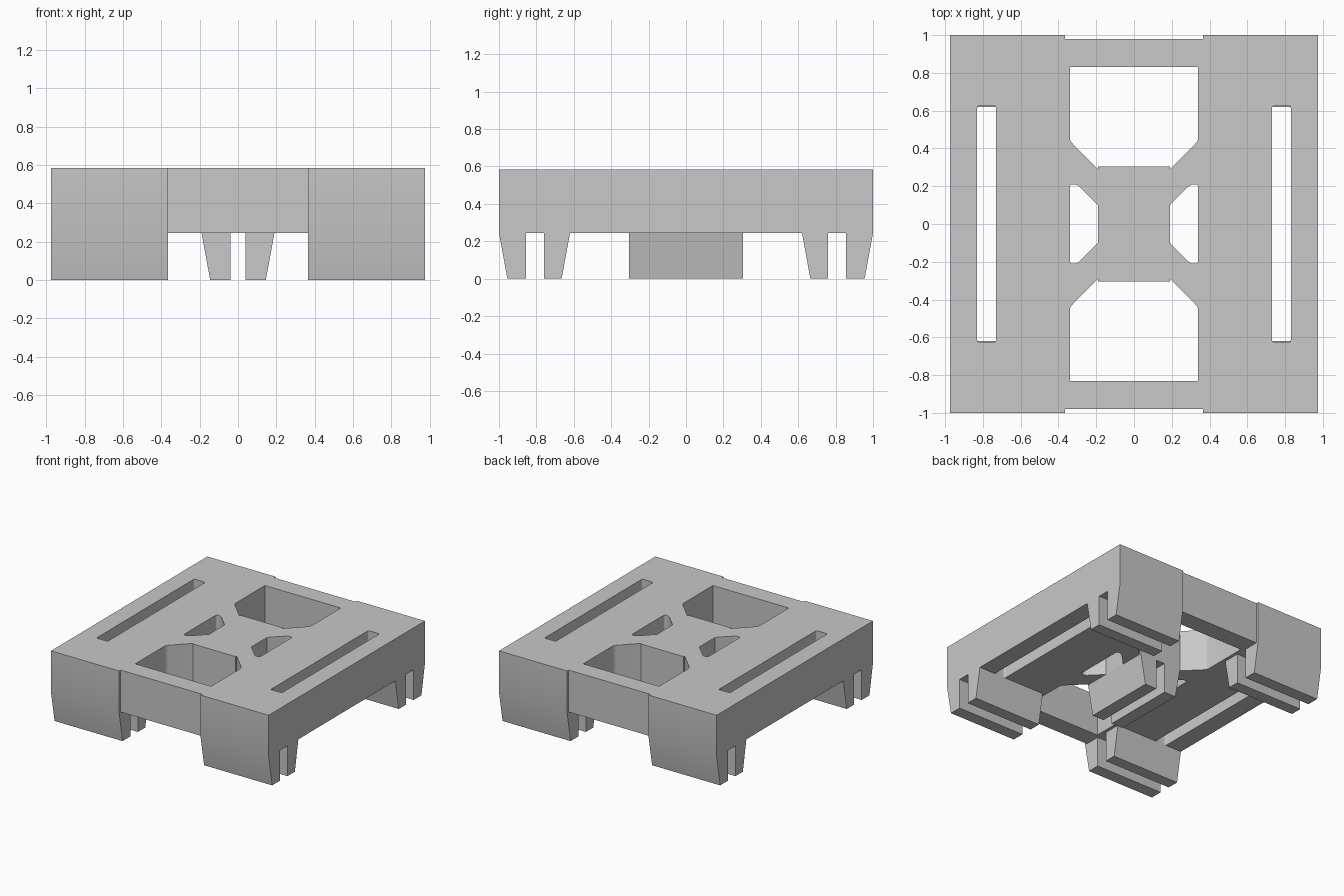
import bpy
import bmesh
from math import radians
from mathutils import Vector

if "Cube" in bpy.data.objects:
    bpy.data.objects.remove(bpy.data.objects["Cube"])

TOP, UNDER = 0.585, 0.245
GREY = (0.58, 0.58, 0.58, 1)

grey = bpy.data.materials.new("plain grey")
grey.use_nodes = True
grey.diffuse_color = GREY
grey.node_tree.nodes["Principled BSDF"].inputs["Base Color"].default_value = GREY


def prism(name, loops, place, offset):
    """Fill an outline, less any holes, and extrude it along an offset."""
    offset = Vector(offset)
    bm = bmesh.new()
    edges = []
    for loop in loops:
        verts = [bm.verts.new(place(u, v)) for u, v in loop]
        edges += [bm.edges.new((verts[i - 1], verts[i])) for i in range(len(verts))]
    bmesh.ops.triangle_fill(bm, use_beauty=True, edges=edges, normal=offset.normalized())
    new = bmesh.ops.extrude_face_region(bm, geom=bm.faces[:])["geom"]
    bmesh.ops.translate(bm, vec=offset,
                        verts=[g for g in new if isinstance(g, bmesh.types.BMVert)])
    bmesh.ops.recalc_face_normals(bm, faces=bm.faces[:])
    mesh = bpy.data.meshes.new(name)
    bm.to_mesh(mesh)
    bm.free()
    mesh.materials.append(grey)
    obj = bpy.data.objects.new(name, mesh)
    bpy.context.collection.objects.link(obj)
    parts.append(obj)


def mirrored(points, su, sv):
    return [(u * su, v * sv) for u, v in points]


def rounded(points, radius, steps=4):
    """Round every corner of an outline with a small curve."""
    result = []
    for i, p in enumerate(points):
        p = Vector(p)
        a, b = Vector(points[i - 1]), Vector(points[(i + 1) % len(points)])
        a = p + (a - p).normalized() * radius
        b = p + (b - p).normalized() * radius
        for k in range(steps + 1):
            t = k / steps
            result.append(tuple(a * (1 - t) ** 2 + p * 2 * t * (1 - t) + b * t * t))
    return result


parts = []

# Openings in the deck: end windows, small side holes and long slots
half = [(0.19, 0.305), (0.19, 0.29), (0.322, 0.422), (0.335, 0.437), (0.34, 0.455), (0.34, 0.83)]
window = half + mirrored(half[::-1], -1, 1)
side = [(0.19, 0.1), (0.30, 0.21), (0.34, 0.21)]
small_hole = rounded(side + mirrored(side[::-1], 1, -1), 0.017)
small_hole = [side[0]] + small_hole[5:25] + [(0.19, -0.1)]
slot = rounded([(0.73, -0.625), (0.83, -0.625), (0.83, 0.625), (0.73, 0.625)], 0.012)
holes = []
for s in (-1, 1):
    holes += [mirrored(window, 1, s), mirrored(small_hole, s, 1), mirrored(slot, s, 1)]

# Deck
deck = [(0.975, 0.98), (-0.975, 0.98), (-0.975, -0.98), (0.975, -0.98)]
prism("deck", [deck] + holes, lambda u, v: (u, v, UNDER), (0, 0, TOP - UNDER))

# Corner feet: an outer runner that rises past the deck edge, and an inner runner
outer = [(1, TOP), (1, UNDER), (0.955, 0), (0.855, 0), (0.855, UNDER), (0.98, UNDER), (0.98, TOP)]
inner = [(0.76, UNDER), (0.76, 0), (0.665, 0), (0.62, UNDER)]
for sy in (-1, 1):
    for sx in (-1, 1):
        for name, profile in (("outer_foot", outer), ("inner_foot", inner)):
            prism(name, [profile], lambda u, v: (0.365 * sx, u * sy, v), (0.61 * sx, 0, 0))

# Centre foot: two runners with a groove between
for sx in (-1, 1):
    prism("centre_foot", [[(0.04, UNDER), (0.04, 0), (0.145, 0), (0.19, UNDER)]],
          lambda u, v: (u * sx, -0.305, v), (0, 0.61, 0))

# Smooth only the gentle bends
bpy.ops.object.select_all(action="DESELECT")
for part in parts:
    part.select_set(True)
bpy.context.view_layer.objects.active = parts[0]
bpy.ops.object.shade_smooth_by_angle(angle=radians(30))
